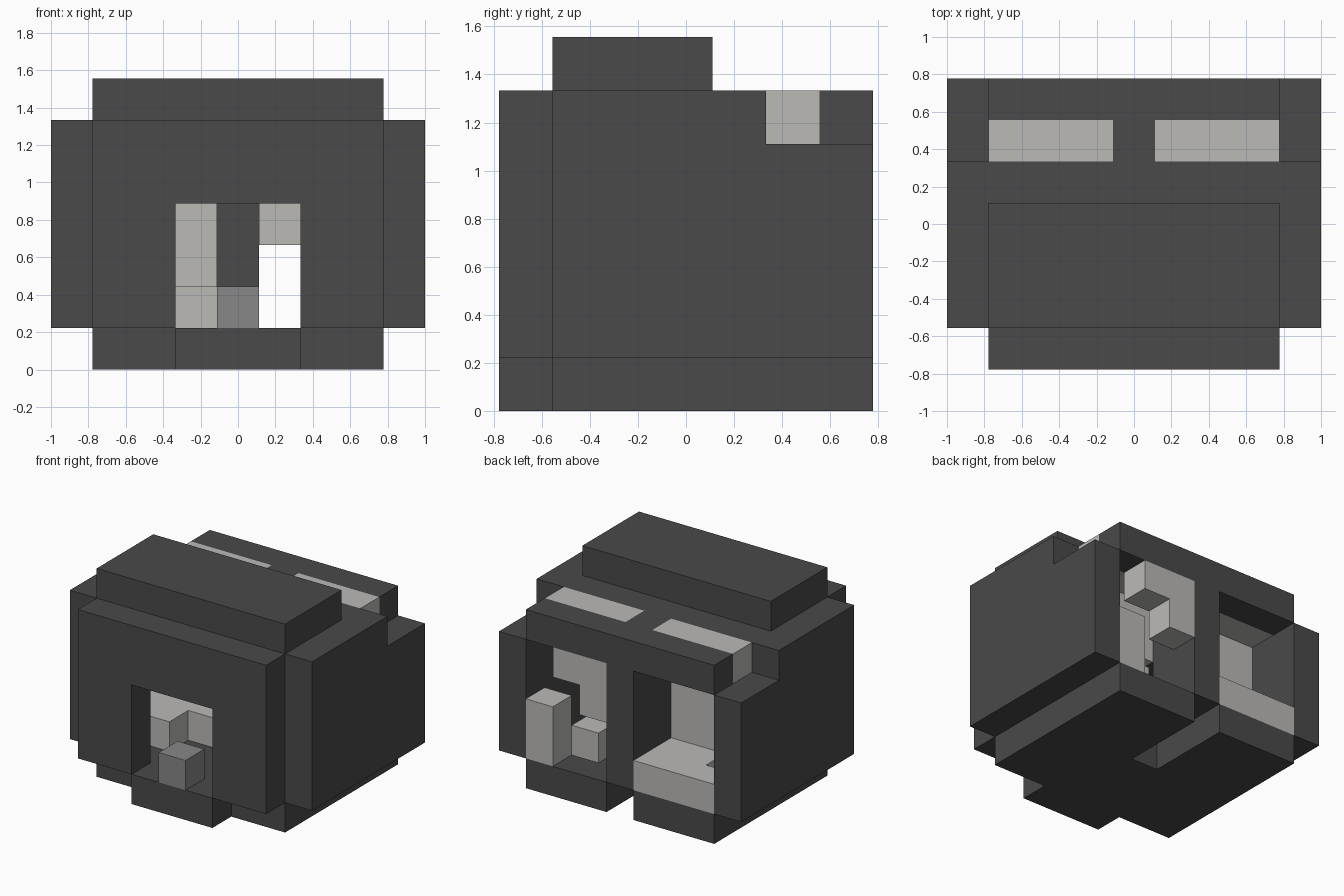
import bpy
import bmesh
from mathutils import Vector

default_cube = bpy.data.objects.get("Cube")
if default_cube:
    bpy.data.objects.remove(default_cube, do_unlink=True)

# The house is laid out on a block grid: 9 wide, 7 deep, 7 high
WIDE, DEEP, CELL = 9, 7, 2 / 9


def make_material(name, colour):
    material = bpy.data.materials.new(name)
    material.use_nodes = True
    material.diffuse_color = (*colour, 1)
    shader = material.node_tree.nodes["Principled BSDF"]
    shader.inputs["Base Color"].default_value = (*colour, 1)
    shader.inputs["Roughness"].default_value = 0.9
    return material


charcoal = make_material("charcoal", (0.067, 0.067, 0.067))
pale_stone = make_material("pale stone", (0.50, 0.49, 0.47))
mid_grey = make_material("mid grey", (0.245, 0.245, 0.245))


def block(name, material, x, y, z):
    """Box spanning the given (start, end) grid lines on each axis."""
    low = Vector((x[0] - WIDE / 2, y[0] - DEEP / 2, z[0])) * CELL
    high = Vector((x[1] - WIDE / 2, y[1] - DEEP / 2, z[1])) * CELL
    bm = bmesh.new()
    bmesh.ops.create_cube(bm, size=1)
    bmesh.ops.scale(bm, vec=high - low, verts=bm.verts)
    bmesh.ops.translate(bm, vec=(low + high) / 2, verts=bm.verts)
    mesh = bpy.data.meshes.new(name)
    bm.to_mesh(mesh)
    bm.free()
    mesh.materials.append(material)
    obj = bpy.data.objects.new(name, mesh)
    bpy.context.collection.objects.link(obj)
    return obj


def mirrored_pair(name, material, x, y, z):
    block("right_" + name, material, x, y, z)
    block("left_" + name, material, (WIDE - x[1], WIDE - x[0]), y, z)


# Foundation, with a channel open to the back
block("foundation_front", charcoal, (1, 8), (1, 4), (0, 1))
mirrored_pair("foundation_back", charcoal, (1, 4), (4, 7), (0, 1))
block("door_step", charcoal, (3, 6), (0, 1), (0, 1))

# Side walls, lower at the back corners
mirrored_pair("side_wall", charcoal, (0, 1), (1, 5), (1, 6))
mirrored_pair("back_corner", charcoal, (0, 1), (5, 7), (1, 5))

# Front wall around the doorway
mirrored_pair("front_wall", charcoal, (1, 3), (0, 1), (1, 4))
block("front_lintel", charcoal, (1, 8), (0, 1), (4, 6))
block("door_block", mid_grey, (4, 5), (0, 1), (1, 2))

# Back pillar and beam
block("back_pillar", charcoal, (4, 5), (5, 7), (1, 5))
block("back_beam", charcoal, (1, 8), (6, 7), (5, 6))

# Roof with a raised cap and two pale strips
block("roof", charcoal, (1, 8), (1, 5), (5, 6))
block("roof_bridge", charcoal, (4, 5), (5, 6), (5, 6))
mirrored_pair("roof_strip", pale_stone, (1, 4), (5, 6), (5, 6))
block("roof_cap", charcoal, (1, 8), (1, 4), (6, 7))

# Pale partition and stepped platform in the right room
block("partition", pale_stone, (1, 4), (4, 5), (1, 5))
block("platform_front", pale_stone, (1, 3), (2, 3), (1, 2))
block("platform_middle", pale_stone, (1, 4), (3, 4), (1, 2))
block("platform_inner", pale_stone, (2, 4), (5, 6), (1, 2))
block("platform_back", pale_stone, (1, 4), (6, 7), (1, 2))

# Pale blocks standing in the left room
block("tall_block", pale_stone, (7, 8), (6, 7), (1, 3))
block("short_block", pale_stone, (6, 7), (5, 6), (1, 2))

# Stepped brackets hanging in the left room
for label, start in (("inner", 4), ("back", 6)):
    span = (start, start + 1)
    block(label + "_bracket_long", pale_stone, (5, 6), span, (3, 5))
    block(label + "_bracket_short", pale_stone, (6, 7), span, (4, 5))
